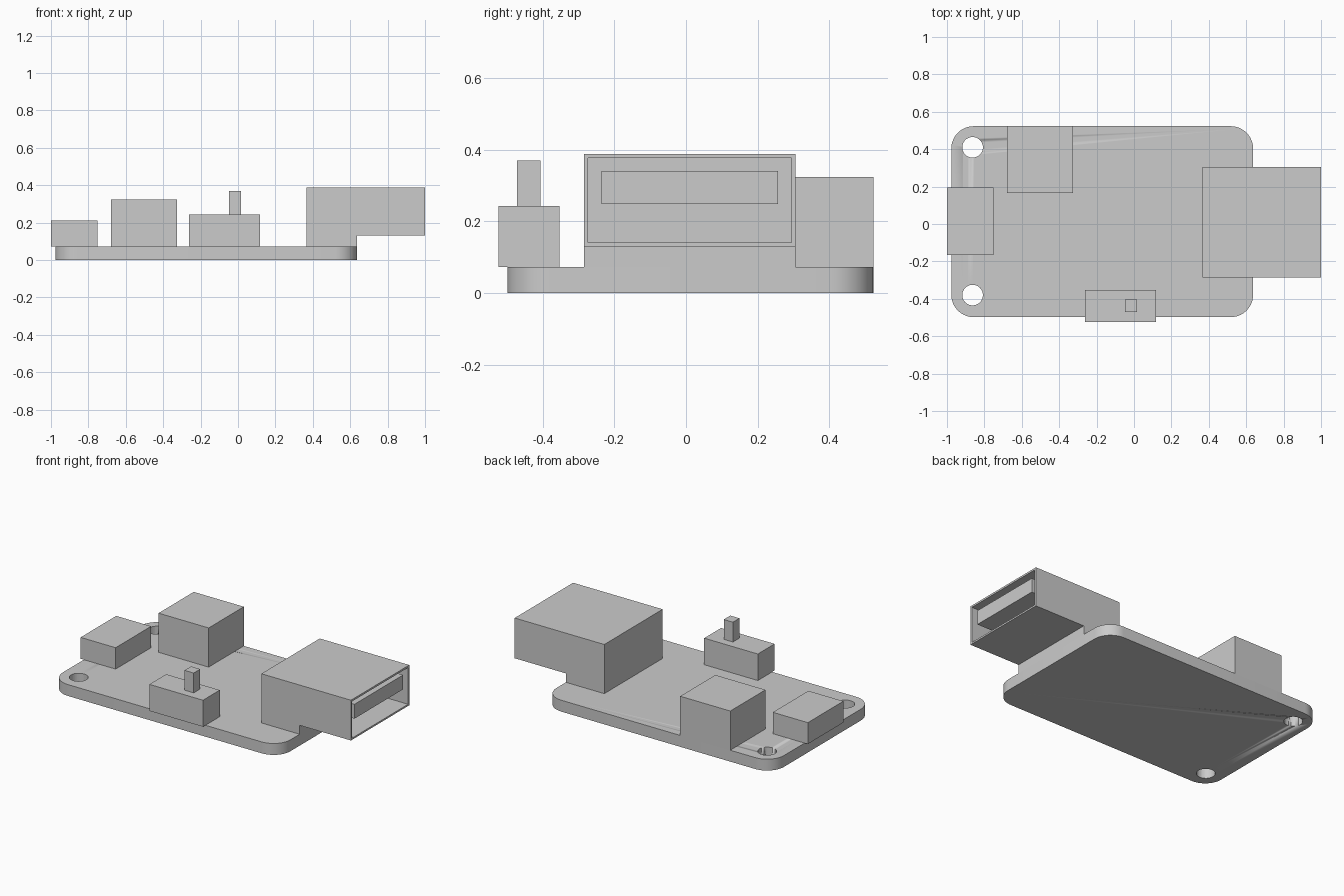
import bpy
import bmesh
from math import radians

default = bpy.data.objects.get("Cube")
if default:
    bpy.data.objects.remove(default, do_unlink=True)

# One plain grey for everything
grey = bpy.data.materials.new("light grey")
grey.use_nodes = True
grey.diffuse_color = (0.6, 0.6, 0.6, 1)
grey.node_tree.nodes["Principled BSDF"].inputs["Base Color"].default_value = (0.6, 0.6, 0.6, 1)

BOARD_TOP = 0.073
BOARD_RIGHT = 0.637
BOARD_BACK = 0.523


def make_object(name, bm):
    bmesh.ops.recalc_face_normals(bm, faces=bm.faces)
    mesh = bpy.data.meshes.new(name)
    bm.to_mesh(mesh)
    bm.free()
    mesh.materials.append(grey)
    obj = bpy.data.objects.new(name, mesh)
    bpy.context.scene.collection.objects.link(obj)
    return obj


def box_mesh(x, y, z):
    bm = bmesh.new()
    bmesh.ops.create_cube(bm, size=1)
    for v in bm.verts:
        v.co = [lo + (c + 0.5) * (hi - lo) for c, (lo, hi) in zip(v.co, (x, y, z))]
    return bm


def box(name, x, y, z):
    return make_object(name, box_mesh(x, y, z))


def extrude_profile(name, points, y):
    """Extrude an (x, z) outline along y."""
    bm = bmesh.new()
    face = bm.faces.new([bm.verts.new((px, y[0], pz)) for px, pz in points])
    new = bmesh.ops.extrude_face_region(bm, geom=[face])["geom"]
    bmesh.ops.translate(bm, vec=(0, y[1] - y[0], 0),
                        verts=[g for g in new if isinstance(g, bmesh.types.BMVert)])
    return make_object(name, bm)


def cut(target, cutter):
    cutter.hide_render = True
    cutter.hide_set(True)
    mod = target.modifiers.new("cut", "BOOLEAN")
    mod.operation = "DIFFERENCE"
    mod.solver = "EXACT"
    mod.object = cutter


# Circuit board: rounded plate with two mounting holes
bm = box_mesh((-0.977, BOARD_RIGHT), (-0.498, BOARD_BACK), (0, BOARD_TOP))
corners = [e for e in bm.edges if abs(e.verts[0].co.z - e.verts[1].co.z) > 0.01]
bmesh.ops.bevel(bm, geom=corners, offset=0.12, segments=10, profile=0.5, affect="EDGES")
board = make_object("board", bm)
for side, hole_y in (("front", -0.38), ("back", 0.41)):
    bm = bmesh.new()
    bmesh.ops.create_cone(bm, cap_ends=True, segments=40, radius1=0.055, radius2=0.055, depth=0.5)
    bmesh.ops.translate(bm, verts=bm.verts, vec=(-0.863, hole_y, 0))
    cut(board, make_object(side + "_hole_cutter", bm))

# Blocks standing on the board
box("small_port", (-1, -0.752), (-0.165, 0.195), (BOARD_TOP, 0.21))
box("battery_connector", (-0.68, -0.325), (0.167, BOARD_BACK), (BOARD_TOP, 0.324))
box("switch_body", (-0.262, 0.118), (-0.523, -0.353), (BOARD_TOP, 0.243))
box("switch_lever", (-0.049, 0.016), (-0.471, -0.405), (0.243, 0.37))

# Large socket: overhanging shell, hollow from the right end, with a tongue inside
shell = extrude_profile("socket_shell", [
    (0.365, BOARD_TOP), (BOARD_RIGHT, BOARD_TOP), (BOARD_RIGHT, 0.13),
    (1, 0.13), (1, 0.388), (0.365, 0.388)], (-0.285, 0.306))
cut(shell, box("socket_cutter", (0.45, 1.1), (-0.273, 0.294), (0.141, 0.376)))
box("socket_tongue", (0.45, 0.99), (-0.235, 0.257), (0.248, 0.34))

# Smooth the round corners and hole walls, keep other edges sharp
bpy.ops.object.select_all(action="DESELECT")
board.select_set(True)
bpy.context.view_layer.objects.active = board
bpy.ops.object.shade_smooth_by_angle(angle=radians(30))
for obj in bpy.data.objects:
    if obj.name.endswith("_hole_cutter"):
        for poly in obj.data.polygons:
            poly.use_smooth = len(poly.vertices) == 4
